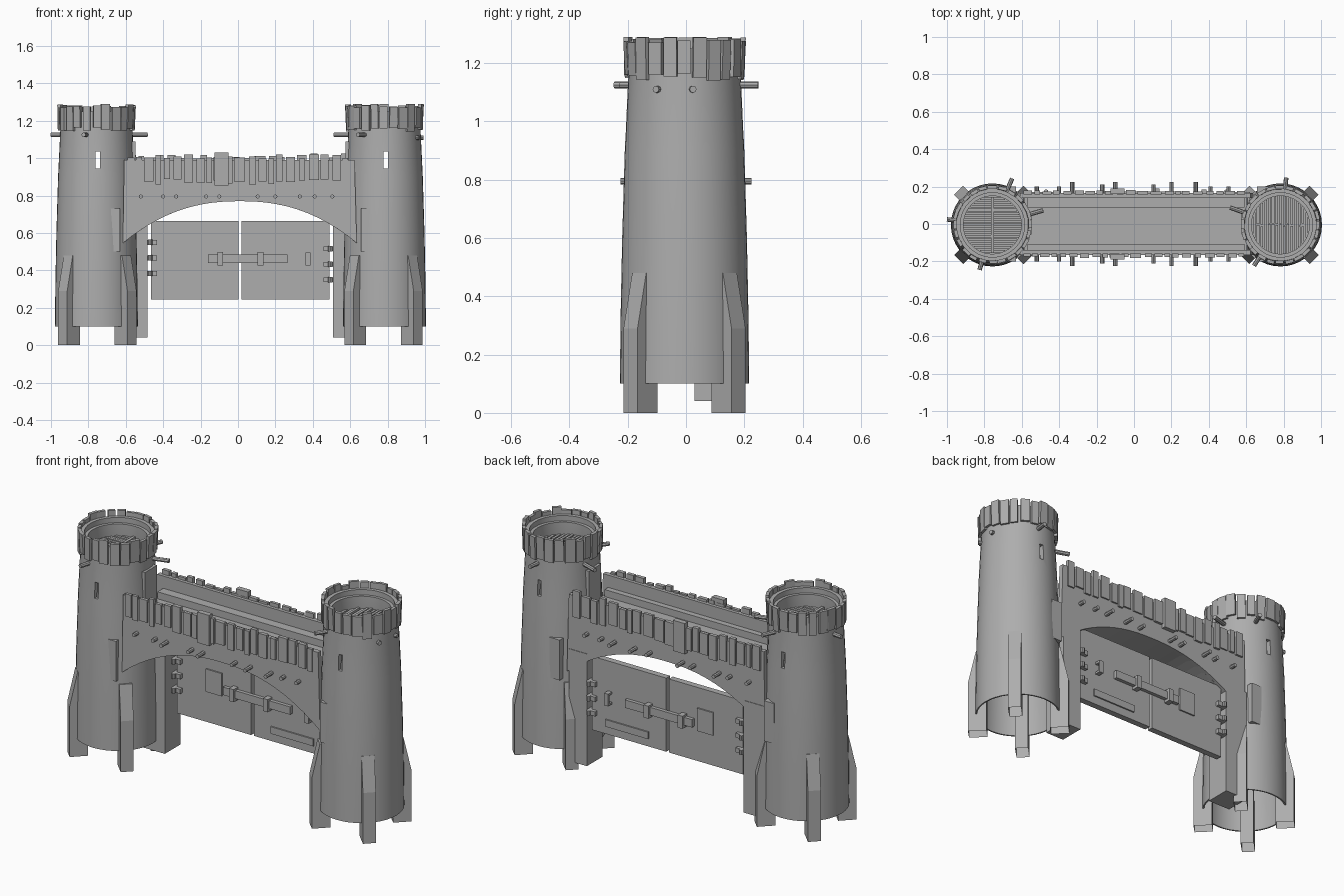
import bpy, bmesh, math, random
from mathutils import Matrix, Vector

if "Cube" in bpy.data.objects:
    bpy.data.objects.remove(bpy.data.objects["Cube"])

random.seed(7)
grey = bpy.data.materials.new("stone_grey")
grey.diffuse_color = (0.42, 0.42, 0.42, 1)
grey.use_nodes = True
grey.node_tree.nodes["Principled BSDF"].inputs["Base Color"].default_value = grey.diffuse_color


def finish(bm, name, smooth=False):
    bmesh.ops.recalc_face_normals(bm, faces=bm.faces)
    me = bpy.data.meshes.new(name)
    bm.to_mesh(me)
    bm.free()
    me.materials.append(grey)
    ob = bpy.data.objects.new(name, me)
    bpy.context.collection.objects.link(ob)
    if smooth:
        bpy.ops.object.select_all(action='DESELECT')
        ob.select_set(True)
        bpy.context.view_layer.objects.active = ob
        bpy.ops.object.shade_smooth_by_angle(angle=math.radians(35))
    return ob


def box(bm, x0, x1, y0, y1, z0, z1, mat=Matrix()):
    c = Matrix.Translation(((x0 + x1) / 2, (y0 + y1) / 2, (z0 + z1) / 2))
    s = Matrix.Diagonal((x1 - x0, y1 - y0, z1 - z0, 1))
    bmesh.ops.create_cube(bm, size=1, matrix=mat @ c @ s)


def prism(bm, pts, y0, y1, mat=Matrix()):
    """Extrude an x-z outline along y."""
    a = [bm.verts.new(mat @ Vector((x, y0, z))) for x, z in pts]
    b = [bm.verts.new(mat @ Vector((x, y1, z))) for x, z in pts]
    bm.faces.new(a)
    bm.faces.new(b[::-1])
    for i in range(len(pts)):
        j = (i + 1) % len(pts)
        bm.faces.new((a[i], a[j], b[j], b[i]))


def peg(bm, start, end, r=0.011):
    a, b = Vector(start), Vector(end)
    d = b - a
    m = Matrix.Translation((a + b) / 2) @ d.to_track_quat('Z', 'Y').to_matrix().to_4x4()
    bmesh.ops.create_cone(bm, cap_ends=True, segments=8, radius1=r, radius2=r,
                          depth=d.length, matrix=m)


def turn(x, y, ang):
    return Matrix.Translation((x, y, 0)) @ Matrix.Rotation(ang, 4, 'Z')


def tower(side, cx, peg_list, slat_turn):
    cy = -0.005
    # hollow tower shell, open at the bottom
    profile = [(.222, .10), (.219, .35), (.214, .60), (.205, .90), (.193, 1.15), (.193, 1.25),
               (.172, 1.25), (.172, 1.22), (.155, 1.22), (.155, 1.10), (.19, .90), (.214, .10)]
    bm = bmesh.new()
    n = 40
    rings = [[bm.verts.new((cx + r * math.cos(2 * math.pi * k / n),
                            cy + r * math.sin(2 * math.pi * k / n), z)) for k in range(n)]
             for r, z in profile]
    for i in range(len(rings)):
        a, b = rings[i], rings[(i + 1) % len(rings)]
        for k in range(n):
            q = (k + 1) % n
            bm.faces.new((a[k], a[q], b[q], b[k]))
    shell = finish(bm, side + "_tower_wall")

    # arrow slits, cut through the front and back
    bm = bmesh.new()
    for s in (-1, 1):
        box(bm, cx - .004, cx + .018, cy + s * .2 - .07, cy + s * .2 + .07, .945, 1.035)
    cutter = finish(bm, side + "_slit_cutter")
    cutter.hide_render = True
    cutter.hide_viewport = True
    mod = shell.modifiers.new("slits", 'BOOLEAN')
    mod.object = cutter
    mod.solver = 'EXACT'
    bpy.ops.object.select_all(action='DESELECT')
    shell.select_set(True)
    bpy.context.view_layer.objects.active = shell
    bpy.ops.object.modifier_apply(modifier="slits")
    bpy.ops.object.shade_smooth_by_angle(angle=math.radians(35))
    bpy.data.objects.remove(cutter)

    # roof floor: slats over a disc, with a centre beam
    bm = bmesh.new()
    bmesh.ops.create_cone(bm, cap_ends=True, segments=32, radius1=.158, radius2=.158,
                          depth=.02, matrix=Matrix.Translation((cx, cy, 1.13)))
    m = turn(cx, cy, slat_turn)
    for i in range(-7, 8):
        y = i * .02
        half = math.sqrt(.155 ** 2 - y * y)
        for s in (-1, 1):
            inner = random.uniform(-.006, .008)
            lo, hi = sorted((s * inner, s * half))
            box(bm, lo, hi, y - .007, y + .007, 1.135, 1.15 + random.uniform(0, .008), m)
    if slat_turn == 0:
        box(bm, -.008, .008, -.15, .15, 1.14, 1.165, m)
    finish(bm, side + "_roof_slats")

    # uneven planks around the crown
    bm = bmesh.new()
    count = 24
    for k in range(count):
        m = turn(cx, cy, 2 * math.pi * (k + random.uniform(-.1, .1)) / count)
        w = random.uniform(.019, .027)
        m = m @ Matrix.Translation((.198, 0, 1.2)) @ Matrix.Rotation(random.uniform(0, .06), 4, 'Y')
        box(bm, -.009, .009, -w, w, random.uniform(-.06, -.035), random.uniform(.07, .09), m)
    finish(bm, side + "_crown_planks")

    # four diagonal buttresses, hollow underneath
    bm = bmesh.new()
    leg = [(.165, 0), (.262, 0), (.262, .29), (.22, .48), (.19, .48), (.165, .30)]
    for k in range(4):
        prism(bm, leg, -.034, .034, turn(cx - side_sign(side) * .005, cy, math.pi * (.25 + .5 * k)))
    bm.normal_update()
    low = [f for f in bm.faces if all(v.co.z < .001 for v in f.verts)]
    bmesh.ops.delete(bm, geom=low, context='FACES')
    finish(bm, side + "_buttresses")

    # beam ends poking out below the crown
    bm = bmesh.new()
    for deg, r in peg_list:
        a = math.radians(deg)
        d = Vector((math.cos(a), math.sin(a), 0))
        z = 1.125 if r > .23 else 1.11
        peg(bm, Vector((cx, cy, z)) + d * .17, Vector((cx, cy, z)) + d * r, .012)
    finish(bm, side + "_tower_pegs", True)

    # door surround at the walkway and flat brackets beside the arch
    s = side_sign(side)
    bm = bmesh.new()
    lo, hi = sorted((cx - s * .16, cx - s * .208))
    box(bm, lo, hi, -.055, .055, .86, 1.09)
    lo, hi = sorted((cx - s * .06, cx - s * .125))
    for f in (-1, 1):
        box(bm, lo, hi, f * .18 - .02, f * .18 + .02, .50, .73)
    finish(bm, side + "_door_and_brackets")

    # gate post with three hinges
    bm = bmesh.new()
    lo, hi = sorted((s * .62, s * .495 + .012))
    box(bm, lo, hi, .03, .17, .04, .68)
    finish(bm, side + "_gate_post")
    bm = bmesh.new()
    for i in range(3):
        x, z = s * .47 + .012, .45 - s * .017 + (i - 1) * .083
        box(bm, x - .026, x + .026, .095, .17, z - .013, z + .013)
        peg(bm, (x + s * .012, .092, z - .014), (x + s * .012, .092, z + .014), .012)
        peg(bm, (x + s * .012, .173, z - .014), (x + s * .012, .173, z + .014), .012)
    finish(bm, side + "_hinges")


def side_sign(side):
    return 1 if side == "right" else -1


tower("left", -.757, [(173, .245), (16, .283), (67, .27), (254, .25)], 0)
tower("right", .783, [(83, .255), (237, .26), (161, .285), (8, .21), (-28, .21)], math.pi / 2)

# arched bridge body
X0, X1, MID = -.615, .635, .01


def arch(top, x0=X0, x1=X1, lift=0):
    pts = []
    for i in range(25):
        x = x0 + (x1 - x0) * i / 24
        pts.append((x, .77 + lift - .22 * (abs(x - MID) / .62) ** 2.3))
    return pts + [(x1 - .012, top), (x0 + .006, top)]


bm = bmesh.new()
prism(bm, arch(.88, -.595, .615), -.15, .15)
finish(bm, "bridge_arch")
for name, y0, y1 in (("front_parapet", -.167, -.14), ("back_parapet", .14, .167)):
    bm = bmesh.new()
    prism(bm, arch(.99), y0, y1)
    finish(bm, name)

# raised ledges along the walkway
bm = bmesh.new()
box(bm, -.57, .59, .088, .142, .87, .92)
box(bm, -.57, .59, -.142, -.108, .87, .92)
finish(bm, "walkway_ledges")

# uneven planks and beam ends on both parapets
for name, s in (("front", -1), ("back", 1)):
    bm = bmesh.new()
    x = -.59
    while x < .60:
        w = min(random.uniform(.028, .058), .625 - x)
        y0, y1 = sorted((s * .158, s * random.uniform(.174, .181)))
        box(bm, x, x + w, y0, y1, random.uniform(.86, .89), random.uniform(.998, 1.025))
        x += w + random.uniform(.006, .022)
    y0, y1 = sorted((s * .16, s * .19))
    box(bm, -.125, -.05, y0, y1, .855, 1.03)
    finish(bm, name + "_parapet_planks")
    bm = bmesh.new()
    for x, reach in ((-.52, .2), (-.40, .2), (-.33, .225), (-.17, .21), (-.10, .225),
                     (.105, .21), (.2, .225), (.33, .225), (.41, .2), (.505, .2)):
        peg(bm, (x, s * .14, .795), (x, s * reach, .795))
    finish(bm, name + "_parapet_pegs", True)

# two gate doors
GF, GB = .115, .15
for name, x0, x1 in (("left_door", -.465, .003), ("right_door", .02, .49)):
    bm = bmesh.new()
    box(bm, x0, x1, GF, GB, .245, .665)
    finish(bm, name)

# patches, lock bar, brackets and handle on both faces of the gate
for name, face, s in (("front", GF, -1), ("back", GB, 1)):
    def fitting(bm, x0, x1, z0, z1, near, far):
        y0, y1 = sorted((face + s * near, face + s * far))
        box(bm, x0, x1, y0, y1, z0, z1)

    bm = bmesh.new()
    fitting(bm, -.28, -.18, .42, .55, -.005, .008)
    fitting(bm, .13, .40, .29, .33, -.005, .008)
    finish(bm, name + "_gate_patches")
    bm = bmesh.new()
    fitting(bm, -.16, .265, .44, .485, .004, .024)
    finish(bm, name + "_lock_bar")
    bm = bmesh.new()
    for x in (-.095, .12):
        fitting(bm, x - .015, x + .015, .425, .44, -.005, .04)
        fitting(bm, x - .015, x + .015, .485, .497, -.005, .04)
        fitting(bm, x - .015, x + .015, .425, .497, .026, .04)
    for z in (.425, .483):
        fitting(bm, .362, .388, z, z + .012, -.005, .035)
    fitting(bm, .362, .388, .425, .495, .025, .035)
    finish(bm, name + "_brackets_and_handle")
